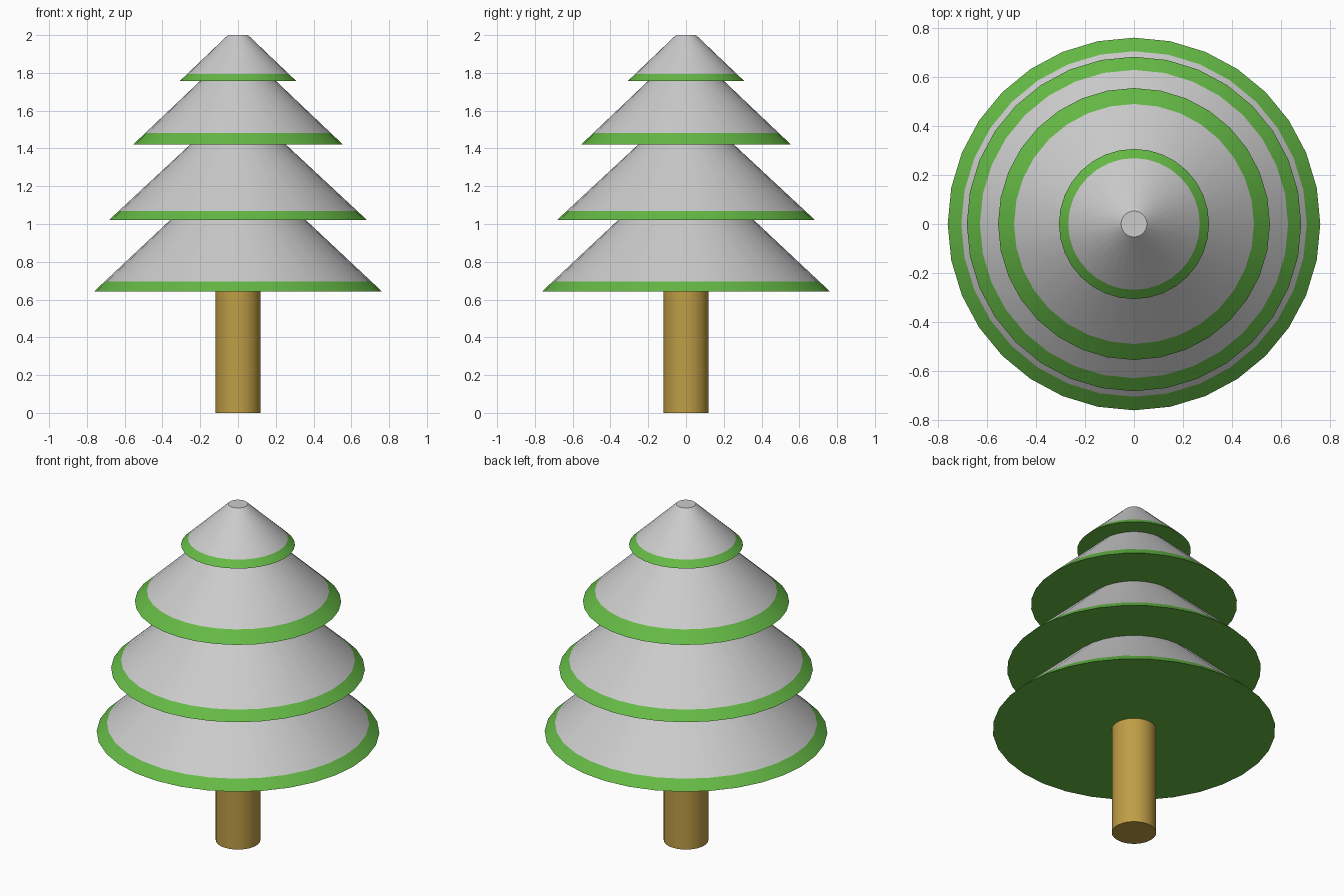
import bpy, bmesh
from math import sin, cos, pi, radians

if "Cube" in bpy.data.objects:
    bpy.data.objects.remove(bpy.data.objects["Cube"])

SIDES = 32


def material(name, rgb):
    m = bpy.data.materials.new(name)
    m.diffuse_color = (*rgb, 1)
    m.use_nodes = True
    m.node_tree.nodes["Principled BSDF"].inputs["Base Color"].default_value = m.diffuse_color
    return m


def frustum(name, r0, z0, r1, z1, mat=None, bottom=False, top=False):
    """Smooth round ring between two heights, with optional end caps."""
    bm = bmesh.new()
    lo, hi = [[bm.verts.new((r * sin(2 * pi * i / SIDES), r * cos(2 * pi * i / SIDES), z))
               for i in range(SIDES)] for r, z in ((r0, z0), (r1, z1))]
    for i in range(SIDES):
        j = (i + 1) % SIDES
        bm.faces.new((lo[i], lo[j], hi[j], hi[i]))
    if bottom:
        bm.faces.new(lo)
    if top:
        bm.faces.new(hi)
    bmesh.ops.recalc_face_normals(bm, faces=bm.faces)
    # an open ring has no inside: make sure it faces outward
    side = bm.faces[:][0] if not bm.faces.ensure_lookup_table() else None
    c = side.calc_center_median()
    if side.normal.x * c.x + side.normal.y * c.y < 0:
        bmesh.ops.reverse_faces(bm, faces=bm.faces)
    me = bpy.data.meshes.new(name)
    bm.to_mesh(me)
    bm.free()
    ob = bpy.data.objects.new(name, me)
    bpy.context.collection.objects.link(ob)
    if mat:
        me.materials.append(mat)
    bpy.ops.object.select_all(action='DESELECT')
    ob.select_set(True)
    bpy.context.view_layer.objects.active = ob
    bpy.ops.object.shade_smooth_by_angle(angle=radians(30))
    return ob


green = material("needles", (0.13, 0.49, 0.06))
brown = material("bark", (0.52, 0.34, 0.06))

# Trunk
frustum("trunk", 0.12, 0, 0.12, 0.645, brown, bottom=True, top=True)

# Tiers: base radius, base z, snow line z, top radius, top z
tiers = [
    (0.762, 0.643, 0.695, 0.360, 1.020),
    (0.684, 1.020, 1.070, 0.254, 1.420),
    (0.556, 1.420, 1.482, 0.200, 1.758),
    (0.307, 1.758, 1.794, 0.053, 2.000),
]
for n, (rb, zb, zs, rt, zt) in enumerate(tiers, 1):
    rs = rb + (rt - rb) * (zs - zb) / (zt - zb)
    frustum(f"branch_tier_{n}", rb, zb, rs, zs, green, bottom=True)
    frustum(f"snow_tier_{n}", rs, zs, rt, zt, top=(n == len(tiers)))
